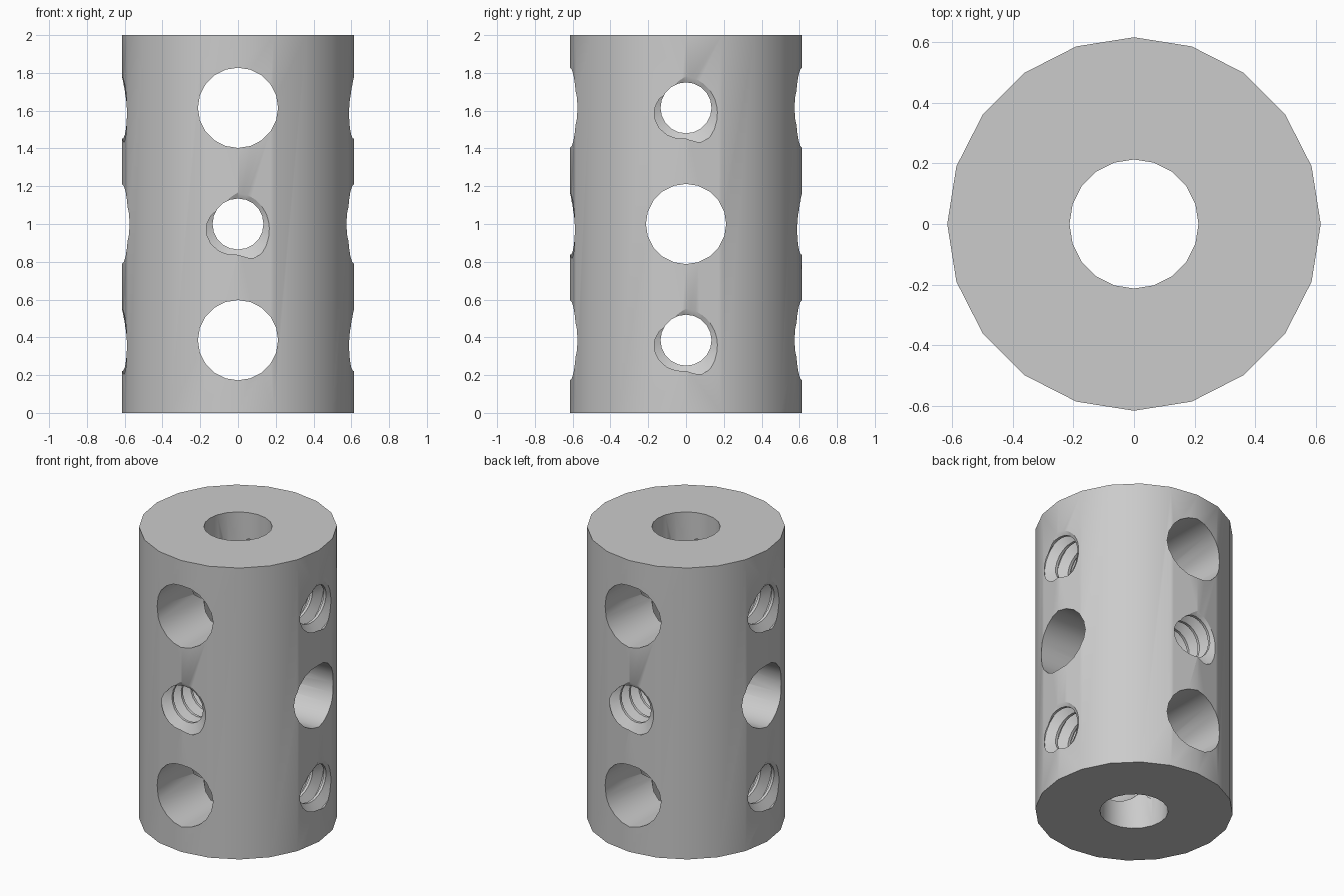
import bpy, bmesh, math
from mathutils import Matrix

if "Cube" in bpy.data.objects:
    bpy.data.objects.remove(bpy.data.objects["Cube"], do_unlink=True)

SIDES = 20
BODY_R, HOLE_R = 0.615, 0.2125
MINOR_R, MAJOR_R, PITCH = 0.135, 0.2, 0.1
LOW, MID, HIGH = 0.385, 1.0, 1.615

steel = bpy.data.materials.new("grey_steel")
steel.use_nodes = True
colour = (0.6, 0.6, 0.6, 1)
steel.diffuse_color = colour
steel.node_tree.nodes["Principled BSDF"].inputs["Base Color"].default_value = colour


def make_object(name, bm):
    bmesh.ops.recalc_face_normals(bm, faces=bm.faces)
    mesh = bpy.data.meshes.new(name)
    bm.to_mesh(mesh)
    bm.free()
    mesh.materials.append(steel)
    obj = bpy.data.objects.new(name, mesh)
    bpy.context.collection.objects.link(obj)
    return obj


def cylinder(name, radius, length, z, axis="Z"):
    turn = {"Z": Matrix(), "X": Matrix.Rotation(math.pi / 2, 4, "Y"),
            "Y": Matrix.Rotation(math.pi / 2, 4, "X")}[axis]
    bm = bmesh.new()
    bmesh.ops.create_cone(bm, cap_ends=True, segments=SIDES, radius1=radius,
                          radius2=radius, depth=length,
                          matrix=Matrix.Translation((0, 0, z)) @ turn)
    return make_object(name, bm)


def thread_cutter(name, z, heading):
    """Right-handed threaded rod running outward from the centre line."""
    profile = [(0, MAJOR_R), (0.12, MAJOR_R), (0.47, MINOR_R), (0.65, MINOR_R)]
    start, turns, m = -0.092, 9, len(profile)
    bm = bmesh.new()
    columns = []
    for i in range(SIDES):
        a = math.tau * i / SIDES
        column = []
        for k in range(turns * m + (m if i == 0 else 0) + 1):
            offset, r = profile[k % m]
            t = start + PITCH * (k // m + offset + i / SIDES)
            column.append(bm.verts.new((t, r * math.cos(a), r * math.sin(a))))
        columns.append(column)
    # The last column joins the first one a full pitch further along
    columns.append(columns[0][m:])
    for a, b in zip(columns, columns[1:]):
        for k in range(turns * m):
            bm.faces.new((a[k], b[k], b[k + 1], a[k + 1]))
    # Close each helical end with a fan around the axis
    for row, step in ((0, columns[0][1:m]), (turns * m, columns[0][turns * m + 1:-1])):
        rim = [c[row] for c in columns] + step[::-1]
        hub = bm.verts.new((start + PITCH * (row / m + 0.5), 0, 0))
        for a, b in zip(rim, rim[1:] + rim[:1]):
            bm.faces.new((hub, a, b))
    bm.transform(Matrix.Translation((0, 0, z)) @ Matrix.Rotation(heading, 4, "Z"))
    return make_object(name, bm)


# Outer barrel
body = cylinder("cylindrical_body", BODY_R, 2, MID)

# Central bore and smooth cross holes
cutters = [cylinder("bore_cutter", HOLE_R, 3, MID),
           cylinder("cross_hole_cutter", HOLE_R, 2, MID, "X")]
cutters += [cylinder("cross_hole_cutter", HOLE_R, 2, z, "Y") for z in (LOW, HIGH)]

# Threaded holes, at right angles to the smooth ones
for z, headings in ((LOW, (0, math.pi)), (HIGH, (0, math.pi)),
                    (MID, (math.pi / 2, -math.pi / 2))):
    cutters += [thread_cutter("thread_cutter", z, h) for h in headings]

bpy.ops.object.select_all(action="DESELECT")
body.select_set(True)
bpy.context.view_layer.objects.active = body
for cutter in cutters:
    cutter.hide_render = True
    cut = body.modifiers.new("cut", "BOOLEAN")
    cut.operation, cut.solver, cut.object = "DIFFERENCE", "EXACT", cutter
    bpy.ops.object.modifier_apply(modifier=cut.name)
    bpy.data.objects.remove(cutter, do_unlink=True)

bpy.ops.object.shade_smooth_by_angle(angle=math.radians(30))
